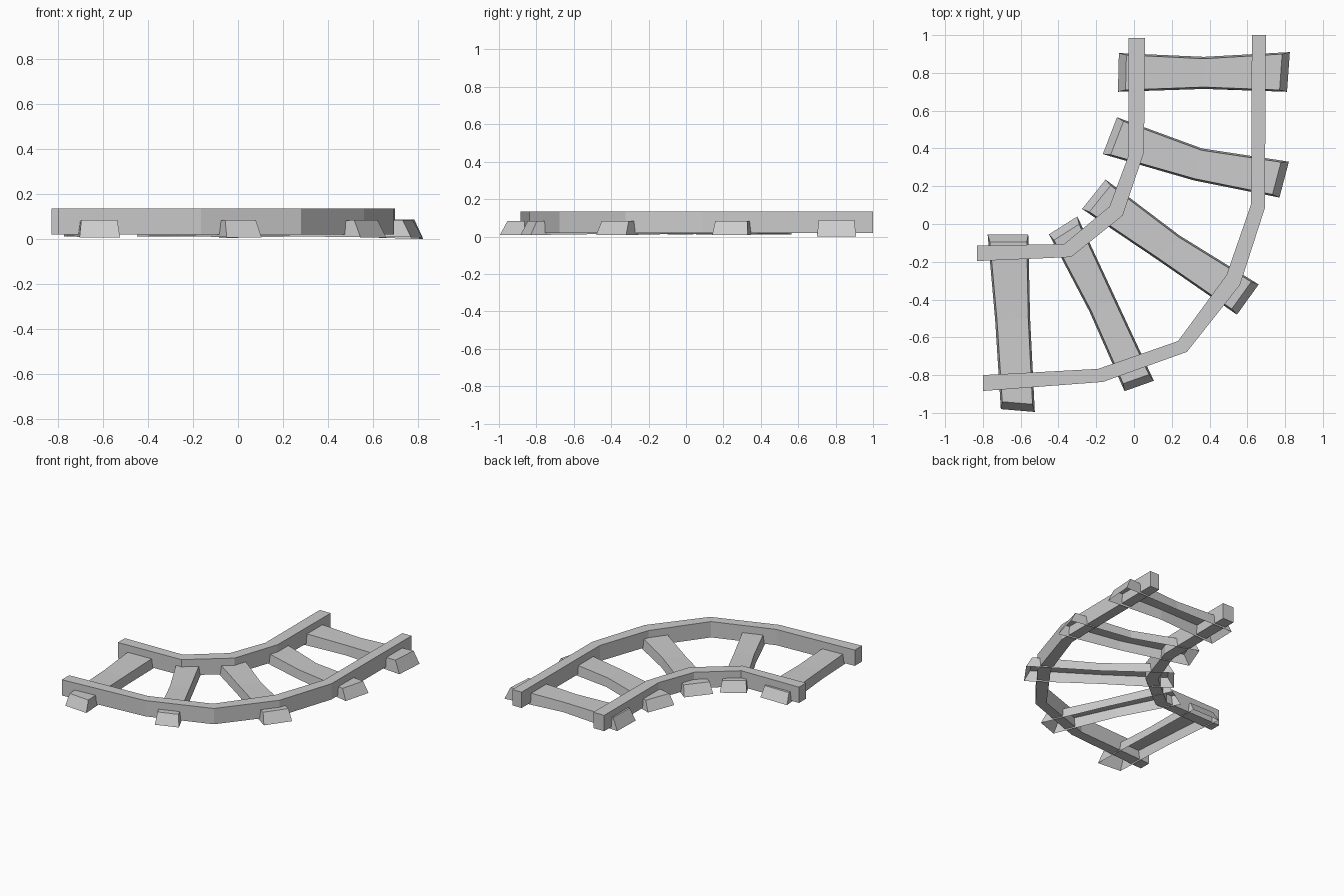
import bpy, bmesh
from mathutils import Vector

if "Cube" in bpy.data.objects:
    bpy.data.objects.remove(bpy.data.objects["Cube"])


def loft(name, bottom, top, open_base=False):
    """Four-sided bar through pairs of (left, right) points below and above."""
    bm = bmesh.new()
    rings = [[bm.verts.new(p) for p in (b[0], b[1], t[1], t[0])]
             for b, t in zip(bottom, top)]
    base = []
    for r, s in zip(rings, rings[1:]):
        for i in range(4):
            j = (i + 1) % 4
            f = bm.faces.new((r[i], r[j], s[j], s[i]))
            if i == 0:
                base.append(f)
    bm.faces.new(rings[0])
    bm.faces.new(rings[-1])
    bmesh.ops.recalc_face_normals(bm, faces=bm.faces)
    if open_base:
        bmesh.ops.delete(bm, geom=base, context='FACES_ONLY')
    mesh = bpy.data.meshes.new(name)
    bm.to_mesh(mesh)
    bm.free()
    bpy.context.collection.objects.link(bpy.data.objects.new(name, mesh))


def rail(name, pairs, z0=0.02, z1=0.135):
    at = lambda z: [[Vector((x, y, z)) for x, y in p] for p in pairs]
    loft(name, at(z0), at(z1))


def tie(name, pairs, z0, z1):
    # Flared ends and sides, with a slightly dipped middle
    zs = (z0 + 0.004, 0.014, z0)
    bottom = [[Vector((x, y, z)) for x, y in p] for p, z in zip(pairs, zs)]
    ends = (1, 0, -1)
    top = []
    for i, (a, b) in enumerate(bottom):
        side = (b - a).normalized() * 0.01
        mid = bottom[1][0] + bottom[1][1]
        other = bottom[2][0] + bottom[2][1] if i == 0 else bottom[0][0] + bottom[0][1]
        along = Vector((0, 0, 0))
        if ends[i]:
            along = (mid - a - b).normalized() * 0.04
        row = [a + side + along, b - side + along]
        for v in row:
            v.z = z1 - (0.006 if i == 1 else 0)
        top.append(row)
    loft(name, bottom, top, open_base=True)


# Curved rails
rail("outer_rail", [
    ((0.624, 1.0), (0.698, 1.0)), ((0.62, 0.105), (0.693, 0.085)),
    ((0.49, -0.27), (0.561, -0.323)), ((0.233, -0.62), (0.28, -0.677)),
    ((-0.19, -0.767), (-0.164, -0.836)), ((-0.80, -0.80), (-0.80, -0.884))])
rail("inner_rail", [
    ((-0.03, 0.984), (0.058, 0.984)), ((-0.03, 0.36), (0.053, 0.38)),
    ((-0.13, 0.092), (-0.06, 0.045)), ((-0.37, -0.106), (-0.333, -0.175)),
    ((-0.83, -0.115), (-0.83, -0.196))])

# Cross ties, each as inner end, middle and outer end
ties = [
    [((-0.08, 0.905), (-0.085, 0.70)), ((0.37, 0.885), (0.37, 0.715)), ((0.825, 0.91), (0.81, 0.70))],
    [((-0.09, 0.565), (-0.165, 0.37)), ((0.36, 0.40), (0.32, 0.23)), ((0.82, 0.33), (0.77, 0.14))],
    [((-0.15, 0.235), (-0.275, 0.08)), ((0.24, -0.06), (0.125, -0.19)), ((0.66, -0.32), (0.545, -0.48))],
    [((-0.30, 0.04), (-0.45, -0.055)), ((-0.095, -0.40), (-0.235, -0.465)), ((0.105, -0.83), (-0.05, -0.885))],
    [((-0.56, -0.055), (-0.775, -0.055)), ((-0.55, -0.50), (-0.735, -0.51)), ((-0.525, -0.995), (-0.705, -0.98))],
]
for n, pairs in enumerate(ties, 1):
    tie(f"cross_tie_{n}", pairs, 0.0 if n == 1 else 0.008, 0.088 if n == 1 else 0.084)
